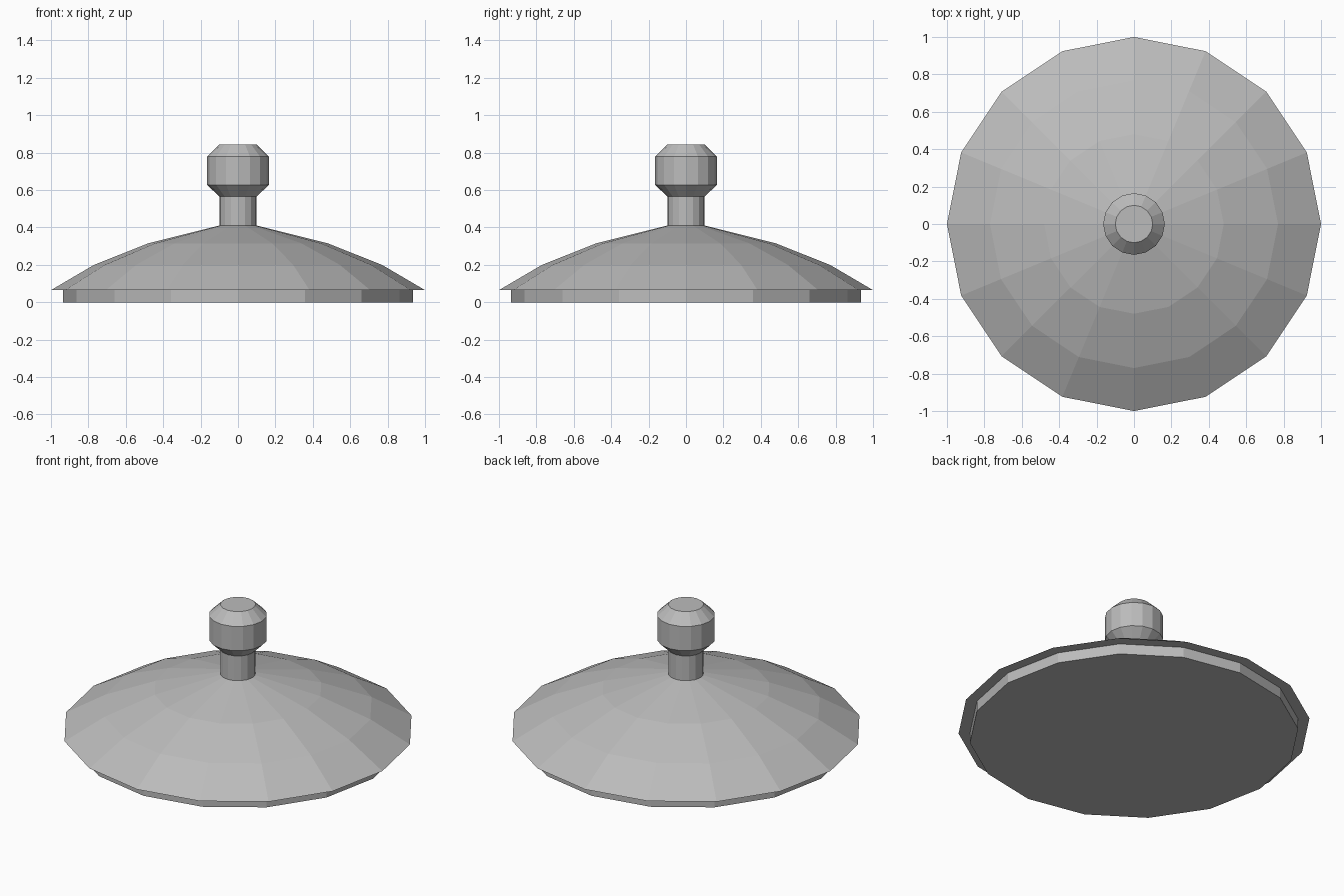
import bpy
import bmesh
from math import cos, sin, tau

cube = bpy.data.objects.get("Cube")
if cube:
    bpy.data.objects.remove(cube, do_unlink=True)

SIDES = 16

grey = bpy.data.materials.new("light_grey")
grey.use_nodes = True
colour = (0.5, 0.5, 0.5, 1)
grey.diffuse_color = colour
grey.node_tree.nodes["Principled BSDF"].inputs["Base Color"].default_value = colour


def lathe(name, profile):
    """Turn a (radius, height) profile, listed bottom to top, into a capped solid."""
    bm = bmesh.new()
    rings = [[bm.verts.new((r * cos(tau * i / SIDES), r * sin(tau * i / SIDES), z))
              for i in range(SIDES)] for r, z in profile]
    for low, high in zip(rings, rings[1:]):
        for i in range(SIDES):
            j = (i + 1) % SIDES
            bm.faces.new((low[i], low[j], high[j], high[i]))
    bm.faces.new(rings[0][::-1])
    bm.faces.new(rings[-1])
    mesh = bpy.data.meshes.new(name)
    bm.to_mesh(mesh)
    bm.free()
    mesh.materials.append(grey)
    obj = bpy.data.objects.new(name, mesh)
    bpy.context.collection.objects.link(obj)
    return obj


# Domed lid with its inset seating rim
lathe("lid_dome", [(0.935, 0), (0.935, 0.065), (1, 0.065),
                   (0.77, 0.2), (0.48, 0.315), (0.1, 0.41)])

# Stem and bevelled knob
lathe("knob", [(0.1, 0.4), (0.1, 0.565), (0.165, 0.628),
               (0.165, 0.78), (0.1, 0.843)])
